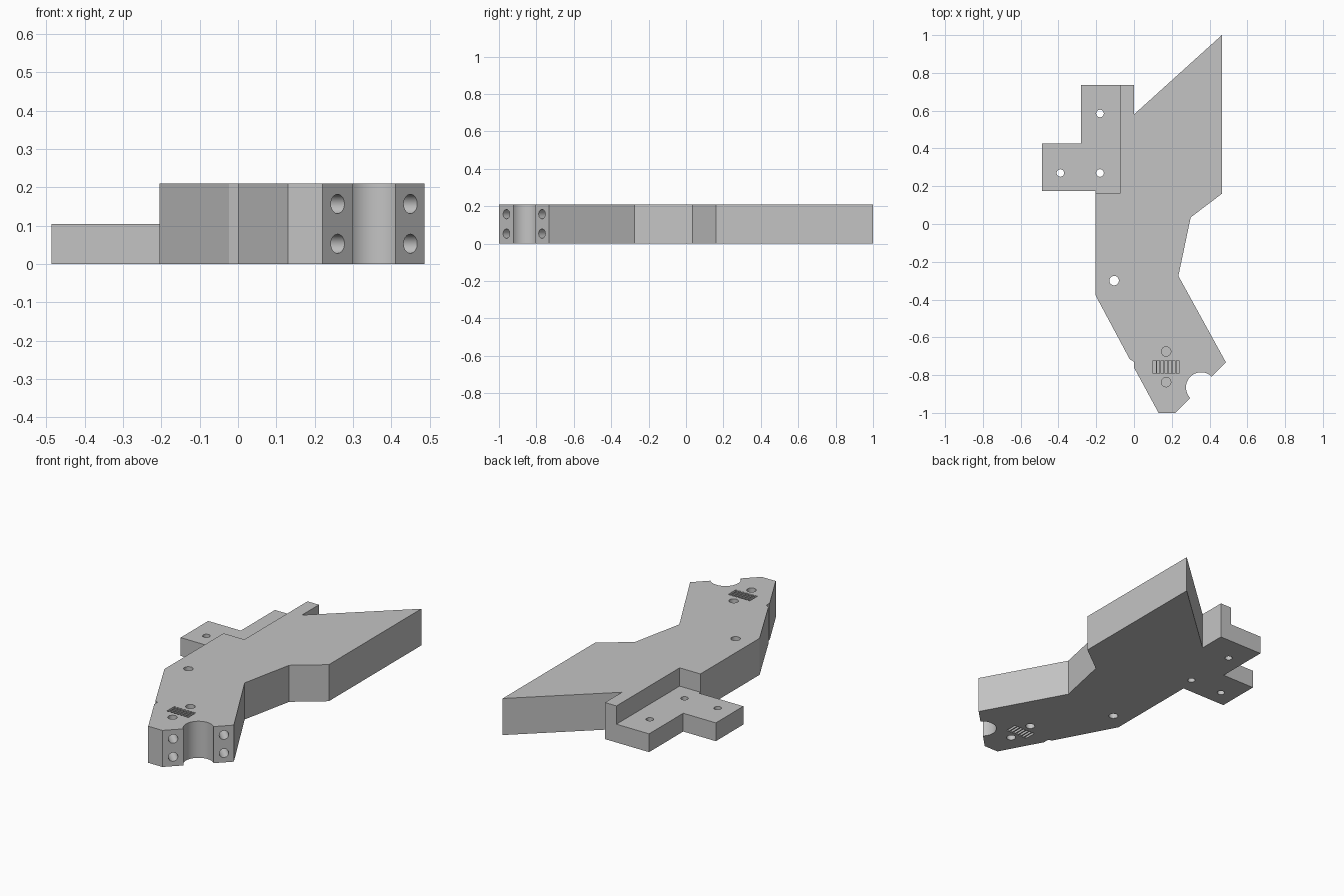
import bpy, bmesh, math
from mathutils import Matrix, Vector

cube = bpy.data.objects.get("Cube")
if cube:
    bpy.data.objects.remove(cube, do_unlink=True)

HEIGHT, LEDGE = 0.21, 0.105

grey = bpy.data.materials.new("plain grey")
grey.use_nodes = True
colour = (0.55, 0.55, 0.55, 1)
grey.diffuse_color = colour
grey.node_tree.nodes["Principled BSDF"].inputs["Base Color"].default_value = colour


def add_prism(bm, outline, z0, z1):
    base = bm.faces.new([bm.verts.new((x, y, z0)) for x, y in outline])
    result = bmesh.ops.extrude_face_region(bm, geom=[base])
    top = [v for v in result["geom"] if isinstance(v, bmesh.types.BMVert)]
    bmesh.ops.translate(bm, verts=top, vec=(0, 0, z1 - z0))


def add_box(bm, x0, x1, y0, y1, z0, z1):
    add_prism(bm, [(x0, y0), (x1, y0), (x1, y1), (x0, y1)], z0, z1)


def add_rod(bm, start, end, radius):
    start, end = Vector(start), Vector(end)
    axis = end - start
    turn = axis.to_track_quat("Z", "Y").to_matrix().to_4x4()
    bmesh.ops.create_cone(bm, cap_ends=True, segments=32, radius1=radius, radius2=radius,
                          depth=axis.length, matrix=Matrix.Translation((start + end) / 2) @ turn)


def make_object(name, bm):
    bmesh.ops.recalc_face_normals(bm, faces=bm.faces)
    mesh = bpy.data.meshes.new(name)
    bm.to_mesh(mesh)
    bm.free()
    mesh.materials.append(grey)
    obj = bpy.data.objects.new(name, mesh)
    bpy.context.collection.objects.link(obj)
    return obj


# Outline of the bracket, with a half-round bite in the slanted nose face
bite = [(0.355 + 0.08 * math.cos(a), -0.865 + 0.08 * math.sin(a))
        for a in (math.radians(45 + 180 * i / 24) for i in range(25))]
outline = [(0.465, 1), (0.465, 0.16), (0.3, 0.035), (0.235, -0.275), (0.487, -0.733)]
outline += bite
outline += [(0.22, -1), (0.13, -1), (0, -0.76), (0, -0.73), (-0.023, -0.715),
            (-0.205, -0.375), (-0.205, 0.175), (-0.487, 0.175), (-0.487, 0.425),
            (-0.28, 0.425), (-0.28, 0.735), (0, 0.735), (0, 0.58)]
bm = bmesh.new()
add_prism(bm, outline, 0, HEIGHT)
bracket = make_object("bracket_body", bm)

# Step that leaves the low mounting ledge
bm = bmesh.new()
add_box(bm, -0.6, -0.073, 0.162, 0.8, LEDGE, 0.3)
step = make_object("ledge_cutter", bm)

# Through holes, blind pockets, slots and nose bolt holes
bm = bmesh.new()
for x, y, r in [(-0.18, 0.585, 0.02), (-0.39, 0.27, 0.02),
                (-0.18, 0.27, 0.02), (-0.105, -0.3, 0.025)]:
    add_rod(bm, (x, y, -0.1), (x, y, 0.3), r)
for z0, z1 in [(-0.05, 0.04), (HEIGHT - 0.04, 0.3)]:
    for y in (-0.675, -0.837):
        add_rod(bm, (0.17, y, z0), (0.17, y, z1), 0.025)
    for i in range(7):
        x = 0.17 + (i - 3) * 0.0205
        add_box(bm, x - 0.007, x + 0.007, -0.792, -0.723, z0, z1)
for x, y in [(0.26, -0.96), (0.45, -0.77)]:
    for z in (0.053, 0.157):
        add_rod(bm, (x + 0.03, y - 0.03, z), (x - 0.07, y + 0.07, z), 0.025)
holes = make_object("hole_cutter", bm)

bpy.ops.object.select_all(action="DESELECT")
bpy.context.view_layer.objects.active = bracket
bracket.select_set(True)
for cutter in (step, holes):
    cutter.hide_render = True
    mod = bracket.modifiers.new("cut", "BOOLEAN")
    mod.operation, mod.solver, mod.object = "DIFFERENCE", "EXACT", cutter
    bpy.ops.object.modifier_apply(modifier=mod.name)
    bpy.data.objects.remove(cutter, do_unlink=True)
bpy.ops.object.shade_smooth_by_angle(angle=math.radians(25))
